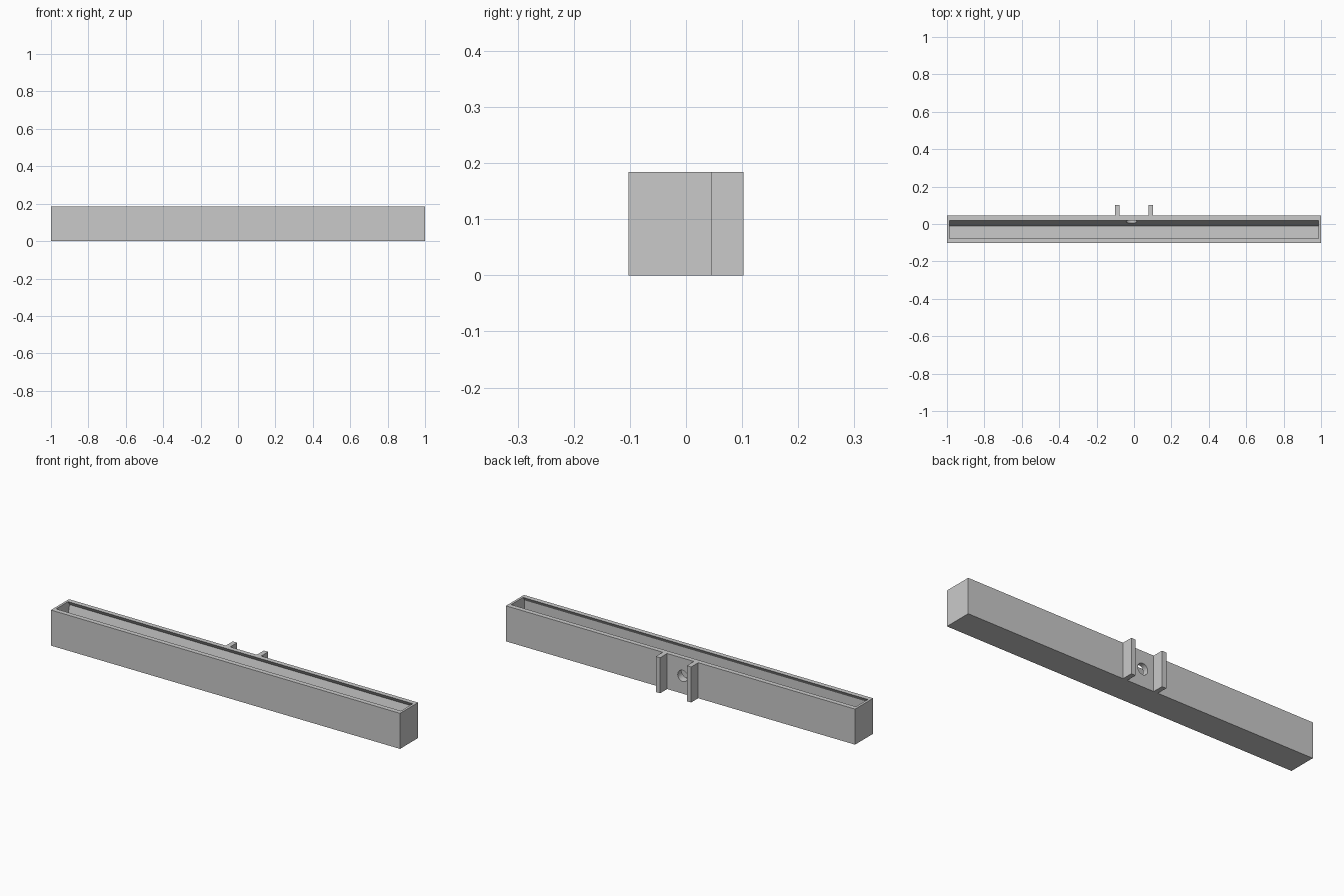
import bpy, bmesh, math
from mathutils import Matrix

cube = bpy.data.objects.get("Cube")
if cube:
    bpy.data.objects.remove(cube, do_unlink=True)

HEIGHT = 0.184
FRONT, BACK = -0.1025, 0.045
WALL = 0.0125
LIP = 0.025
LIP_DROP = 0.02
HOLE_X, HOLE_Z, HOLE_R = -0.013, 0.092, 0.029

grey = bpy.data.materials.new("light grey")
grey.use_nodes = True
grey.diffuse_color = (0.59, 0.59, 0.59, 1)
grey.node_tree.nodes["Principled BSDF"].inputs["Base Color"].default_value = grey.diffuse_color


def add_object(name, bm):
    bmesh.ops.recalc_face_normals(bm, faces=bm.faces)
    mesh = bpy.data.meshes.new(name)
    bm.to_mesh(mesh)
    bm.free()
    obj = bpy.data.objects.new(name, mesh)
    bpy.context.collection.objects.link(obj)
    mesh.materials.append(grey)
    return obj


def prism(name, profile, x0, x1):
    """Extrude a (y, z) profile along x."""
    bm = bmesh.new()
    face = bm.faces.new([bm.verts.new((x0, y, z)) for y, z in profile])
    moved = bmesh.ops.extrude_face_region(bm, geom=[face])["geom"]
    verts = [v for v in moved if isinstance(v, bmesh.types.BMVert)]
    bmesh.ops.translate(bm, vec=(x1 - x0, 0, 0), verts=verts)
    return add_object(name, bm)


def block(name, x0, x1, y0, y1, z0, z1):
    return prism(name, [(y0, z0), (y1, z0), (y1, z1), (y0, z1)], x0, x1)


def rod(name, y0, y1):
    """Round rod along y, centred on the cable hole."""
    bm = bmesh.new()
    bmesh.ops.create_cone(bm, cap_ends=True, segments=32, radius1=HOLE_R,
                          radius2=HOLE_R, depth=y1 - y0)
    place = Matrix.Translation((HOLE_X, (y0 + y1) / 2, HOLE_Z))
    bm.transform(place @ Matrix.Rotation(math.pi / 2, 4, "X"))
    return add_object(name, bm)


def cut(target, cutter):
    mod = target.modifiers.new("cut", "BOOLEAN")
    mod.operation = "DIFFERENCE"
    mod.solver = "EXACT"
    mod.object = cutter
    bpy.context.view_layer.objects.active = target
    bpy.ops.object.modifier_apply(modifier=mod.name)
    bpy.data.objects.remove(cutter, do_unlink=True)


# Long trough: undercut lips front and back, flat floor, leaning back wall
body = block("trough_body", -1, 1, FRONT, BACK, 0, HEIGHT)
cavity = [(FRONT + LIP, 0.25), (BACK - LIP, 0.25), (BACK - LIP, HEIGHT),
          (BACK - WALL, HEIGHT - LIP_DROP), (-0.01, WALL), (FRONT + WALL, WALL),
          (FRONT + WALL, HEIGHT - LIP_DROP), (FRONT + LIP, HEIGHT)]
cut(body, prism("cavity_cutter", cavity, -1 + WALL, 1 - WALL))

# Cable hole through the back wall
cut(body, rod("hole_cutter", -0.03, 0.06))

# Pair of mounting ribs on the back
for side, x in (("left", 0.089), ("right", -0.089)):
    block(side + "_mounting_rib", x - 0.0125, x + 0.0125, BACK - 0.002, 0.1025, 0, HEIGHT)
